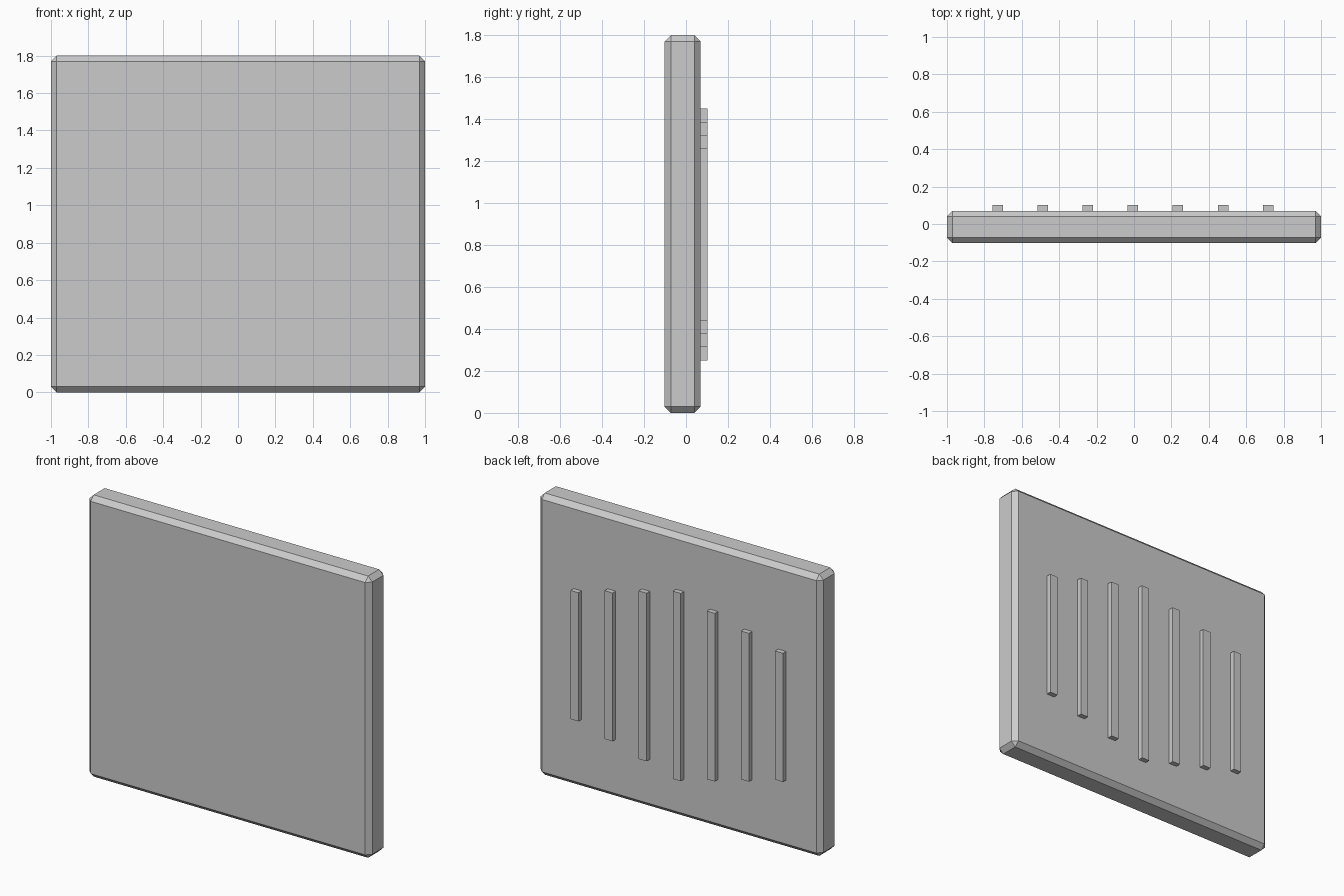
import bpy

if "Cube" in bpy.data.objects:
    bpy.data.objects.remove(bpy.data.objects["Cube"])


def box(name, x, y, z, bevel=0.0):
    """Box from (min, max) ranges, with an optional flat chamfer."""
    centre = [(a + b) / 2 for a, b in (x, y, z)]
    bpy.ops.mesh.primitive_cube_add(size=1, location=centre)
    ob = bpy.context.object
    ob.name = name
    ob.scale = [b - a for a, b in (x, y, z)]
    bpy.ops.object.transform_apply(location=False, rotation=False, scale=True)
    if bevel:
        mod = ob.modifiers.new("chamfer", 'BEVEL')
        mod.width = bevel
        mod.segments = 1
        mod.limit_method = 'NONE'
    return ob


# Main slab with chamfered edges
box("panel", (-1, 1), (-0.102, 0.07), (0, 1.8), bevel=0.03)

# Seven raised ribs on the back, longest in the middle
RIB_W, STEP = 0.056, 0.241
for i in range(-3, 4):
    cx = -0.006 + i * STEP
    trim = 0.063 * abs(i)
    box(f"back_rib_{i + 4}",
        (cx - RIB_W / 2, cx + RIB_W / 2),
        (0.06, 0.102),
        (0.25 + trim, 1.45 - trim))
